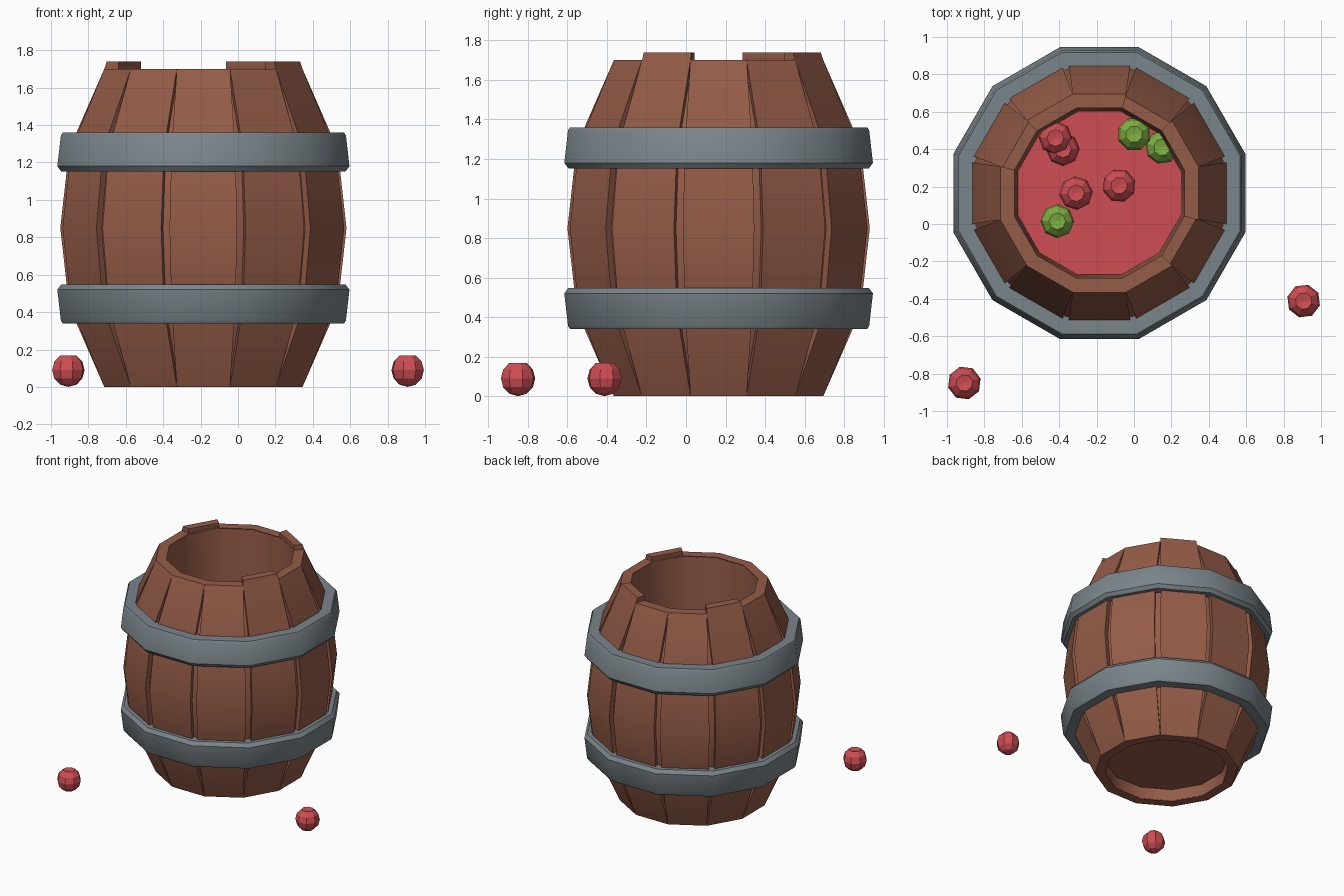
import bpy, bmesh, math
from mathutils import Matrix, Vector

if "Cube" in bpy.data.objects:
    bpy.data.objects.remove(bpy.data.objects["Cube"])

CX, CY, N = -0.185, 0.165, 12
T = math.tan(math.pi / N)


def material(name, rgb):
    m = bpy.data.materials.new(name)
    m.diffuse_color = (*rgb, 1)
    m.use_nodes = True
    m.node_tree.nodes["Principled BSDF"].inputs["Base Color"].default_value = m.diffuse_color
    return m


WOOD = material("brown wood", (0.30, 0.107, 0.065))
IRON = material("grey iron", (0.195, 0.235, 0.257))
RED = material("apple red", (0.62, 0.076, 0.088))
GREEN = material("apple green", (0.21, 0.43, 0.054))


def finish(bm, name, mat, loc=(CX, CY, 0), smooth=True):
    bmesh.ops.recalc_face_normals(bm, faces=bm.faces)
    me = bpy.data.meshes.new(name)
    bm.to_mesh(me)
    bm.free()
    me.materials.append(mat)
    ob = bpy.data.objects.new(name, me)
    ob.location = loc
    bpy.context.collection.objects.link(ob)
    if smooth:
        bpy.ops.object.select_all(action='DESELECT')
        ob.select_set(True)
        bpy.context.view_layer.objects.active = ob
        bpy.ops.object.shade_smooth_by_angle(angle=math.radians(35))
    return ob


def lathe(name, profile, mat, closed):
    """12-sided ring from (apothem, z) points, flats facing the axes."""
    bm = bmesh.new()
    k = 1 / math.cos(math.pi / N)
    rings = []
    for a, z in profile:
        rings.append([bm.verts.new((a * k * math.cos((i + .5) * math.tau / N),
                                    a * k * math.sin((i + .5) * math.tau / N), z))
                      for i in range(N)])
    pairs = list(zip(rings, rings[1:]))
    if closed:
        pairs.append((rings[-1], rings[0]))
    else:
        bm.faces.new(rings[0])
        bm.faces.new(rings[-1])
    for p, q in pairs:
        for i in range(N):
            j = (i + 1) % N
            bm.faces.new((p[i], p[j], q[j], q[i]))
    return finish(bm, name, mat)


# inner barrel body with recessed bottom and open top
FILL = 1.0
lathe("barrel_body", [(0.452, 0.10), (0.458, 0.008), (0.495, 0.008), (0.68, 0.43),
                      (0.727, 0.85), (0.68, 1.27), (0.495, 1.692), (0.458, 1.692),
                      (0.436, FILL)], WOOD, False)

# staves: (outer apothem, height, side gap); three stand a little taller
for i in range(N):
    raised = i in (2, 5, 11)
    prof = [(0.53, 0, 0), (0.718, 0.43, 0.022), (0.765, 0.85, 0.024),
            (0.718, 1.27, 0.022), (0.53, 1.70, 0)]
    if raised:
        prof.append((0.517, 1.74, 0))
    bm = bmesh.new()
    rot = Matrix.Rotation(i * math.tau / N, 3, 'Z')
    secs = []
    for a, z, g in prof:
        b = a - 0.075 if z < 1.72 else 0.455
        secs.append([bm.verts.new(rot @ Vector(p)) for p in (
            (a, -(a * T - g), z), (a, a * T - g, z),
            (b, b * T - g, z), (b, -(b * T - g), z))])
    for p, q in zip(secs, secs[1:]):
        for k in range(4):
            bm.faces.new((p[k], p[(k + 1) % 4], q[(k + 1) % 4], q[k]))
    bm.faces.new(secs[0])
    bm.faces.new(secs[-1])
    finish(bm, f"stave_{i + 1}", WOOD)

# iron hoops, upper one mirrored about mid height
hoop = [(0.66, 0.34), (0.752, 0.34), (0.762, 0.355), (0.781, 0.52), (0.76, 0.548), (0.66, 0.548)]
lathe("lower_hoop", hoop, IRON, True)
lathe("upper_hoop", [(a, 1.70 - z) for a, z in hoop], IRON, True)

# flat fill surface under the loose apples
lathe("apple_fill", [(0.436, FILL), (0.436, FILL + 0.006)], RED, False)


def apple(name, x, y, z, mat, dimple=True):
    bm = bmesh.new()
    bmesh.ops.create_uvsphere(bm, u_segments=8, v_segments=6, radius=0.09)
    bmesh.ops.rotate(bm, verts=bm.verts, matrix=Matrix.Rotation(math.pi / 8 + x, 3, 'Z'))
    if dimple:
        max(bm.verts, key=lambda v: v.co.z).co.z = 0.07
    finish(bm, name, mat, (x, y, z), False)


# apples on the ground and in the barrel
apple("ground_apple_left", -0.907, -0.85, 0.09, RED)
apple("ground_apple_right", 0.907, -0.412, 0.09, RED)
for i, (x, y, h, mat) in enumerate([
        (-0.42, 0.46, 0.09, RED), (-0.38, 0.40, 0.05, RED), (-0.31, 0.165, 0.05, RED),
        (-0.08, 0.205, 0.06, RED), (0.0, 0.48, 0.08, GREEN), (0.15, 0.41, 0.05, GREEN),
        (-0.41, 0.015, 0.06, GREEN)]):
    apple(f"barrel_apple_{i + 1}", x, y, FILL + h, mat)
